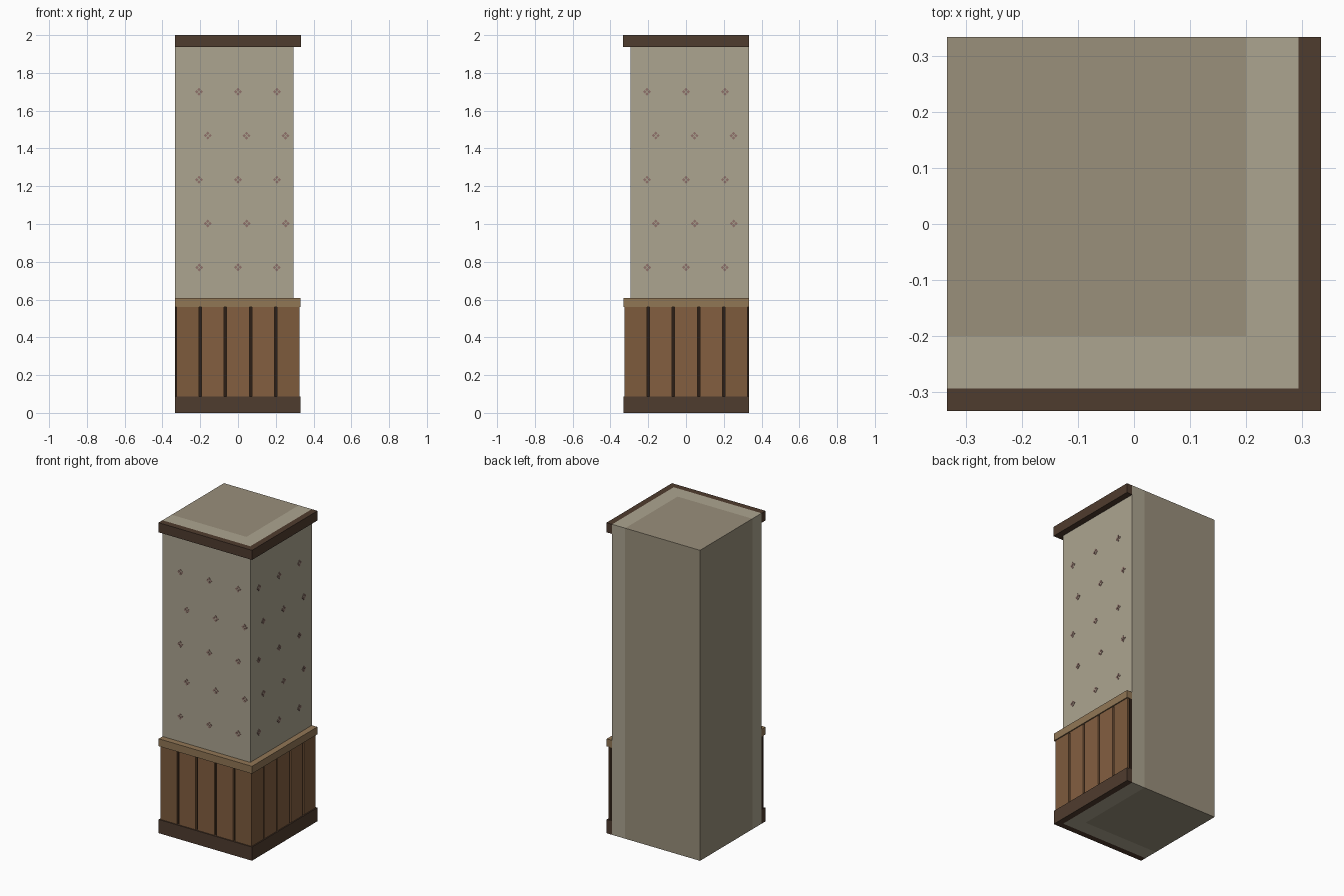
import bpy, bmesh
from mathutils import Matrix

if "Cube" in bpy.data.objects:
    bpy.data.objects.remove(bpy.data.objects["Cube"])

E = 0.333            # half width of the whole piece
CORE, WALL, BOARD, TRIM = 0.2, 0.293, 0.325, 0.333
PITCH, GAP = 0.1333, 0.007


def material(name, rgb):
    m = bpy.data.materials.new(name)
    m.diffuse_color = (*[(c / 255) ** 2.2 for c in rgb], 1)
    m.use_nodes = True
    m.node_tree.nodes["Principled BSDF"].inputs["Base Color"].default_value = m.diffuse_color
    return m


STONE = material("core_plaster", (152, 142, 122))
PAPER = material("wall_paper", (171, 163, 143))
MAUVE = material("motif_mauve", (142, 114, 106))
WOOD = material("panel_wood", (130, 95, 66))
WOOD2 = material("panel_wood_dark", (124, 91, 63))
RAIL = material("rail_wood", (144, 118, 86))
DARK = material("dark_wood", (80, 62, 50))
GROOVE = material("groove_shadow", (48, 36, 28))


def finish(name, bm, mat):
    bmesh.ops.recalc_face_normals(bm, faces=bm.faces)
    me = bpy.data.meshes.new(name)
    bm.to_mesh(me)
    bm.free()
    me.materials.append(mat)
    ob = bpy.data.objects.new(name, me)
    bpy.context.collection.objects.link(ob)
    return ob


def prism(name, pts, z0, z1, mat):
    """Extrude a plan outline from z0 to z1."""
    bm = bmesh.new()
    face = bm.faces.new([bm.verts.new((x, y, z0)) for x, y in pts])
    ext = bmesh.ops.extrude_face_region(bm, geom=[face])
    # keep the base face so that the solid is closed
    top = [v for v in ext["geom"] if isinstance(v, bmesh.types.BMVert)]
    bmesh.ops.translate(bm, verts=top, vec=(0, 0, z1 - z0))
    if not any(all(abs(v.co.z - z0) < 1e-6 for v in f.verts) for f in bm.faces):
        bm.faces.new([v for v in bm.verts if abs(v.co.z - z0) < 1e-6])
    return finish(name, bm, mat)


def corner(inner, outer, end=E, start=-E):
    """L outline that wraps the front and right sides."""
    return [(start, -outer), (outer, -outer), (outer, end),
            (inner, end), (inner, -inner), (start, -inner)]


def side(u, d, right):
    """Point at u along a wall and d out from the centre."""
    return (d, u) if right else (u, -d)


# Solid core and the papered wall layer around its corner
prism("wall_core", [(-E, -CORE), (CORE, -CORE), (CORE, E), (-E, E)], 0, 2, STONE)
prism("wall_paper_layer", corner(CORE, WALL), 0, 2, PAPER)

# Trims
prism("skirting_board", corner(WALL, TRIM - 0.001), 0, 0.088, DARK)
prism("dado_rail", corner(WALL, TRIM - 0.001), 0.56, 0.608, RAIL)
prism("crown_moulding", corner(WALL, TRIM), 1.938, 2, DARK)

# Wainscot: dark backing, upright boards and one corner board
prism("panel_backing", corner(WALL, BOARD - 0.012), 0.088, 0.56, GROOVE)
edge = 1.5 * PITCH + GAP
prism("corner_board", corner(WALL, BOARD, -edge, edge), 0.088, 0.56, WOOD2)
for right in (False, True):
    for i in range(4):
        a = (-1.5 if right else -2.5) * PITCH + i * PITCH
        u0, u1 = a + GAP, a + PITCH - GAP
        end_board = i == (3 if right else 0)
        pts = [side(u0, WALL, right), side(u1, WALL, right),
               side(u1, BOARD, right), side(u0, BOARD, right)]
        prism(f"{'right' if right else 'front'}_board_{i + 1}", pts,
              0.088, 0.56, WOOD2 if end_board else WOOD)

# Small four-petal motifs in staggered rows
for right in (False, True):
    bm = bmesh.new()
    for row in range(5):
        z = 0.77 + row * 0.2325
        for col in (-1, 0, 1):
            u = col * 0.206 + (0.046 if row % 2 else 0)
            for du, dz in ((0.012, 0), (-0.012, 0), (0, 0.012), (0, -0.012)):
                x, y = side(u + du, WALL, right)
                rot = Matrix.Rotation(0.7854, 4, 'X' if right else 'Y')
                size = (0.004, 0.013, 0.013) if right else (0.013, 0.004, 0.013)
                bmesh.ops.create_cube(bm, size=1, matrix=Matrix.Translation(
                    (x, y, z + dz)) @ rot @ Matrix.Diagonal((*size, 1)))
    finish("right_motifs" if right else "front_motifs", bm, MAUVE)
